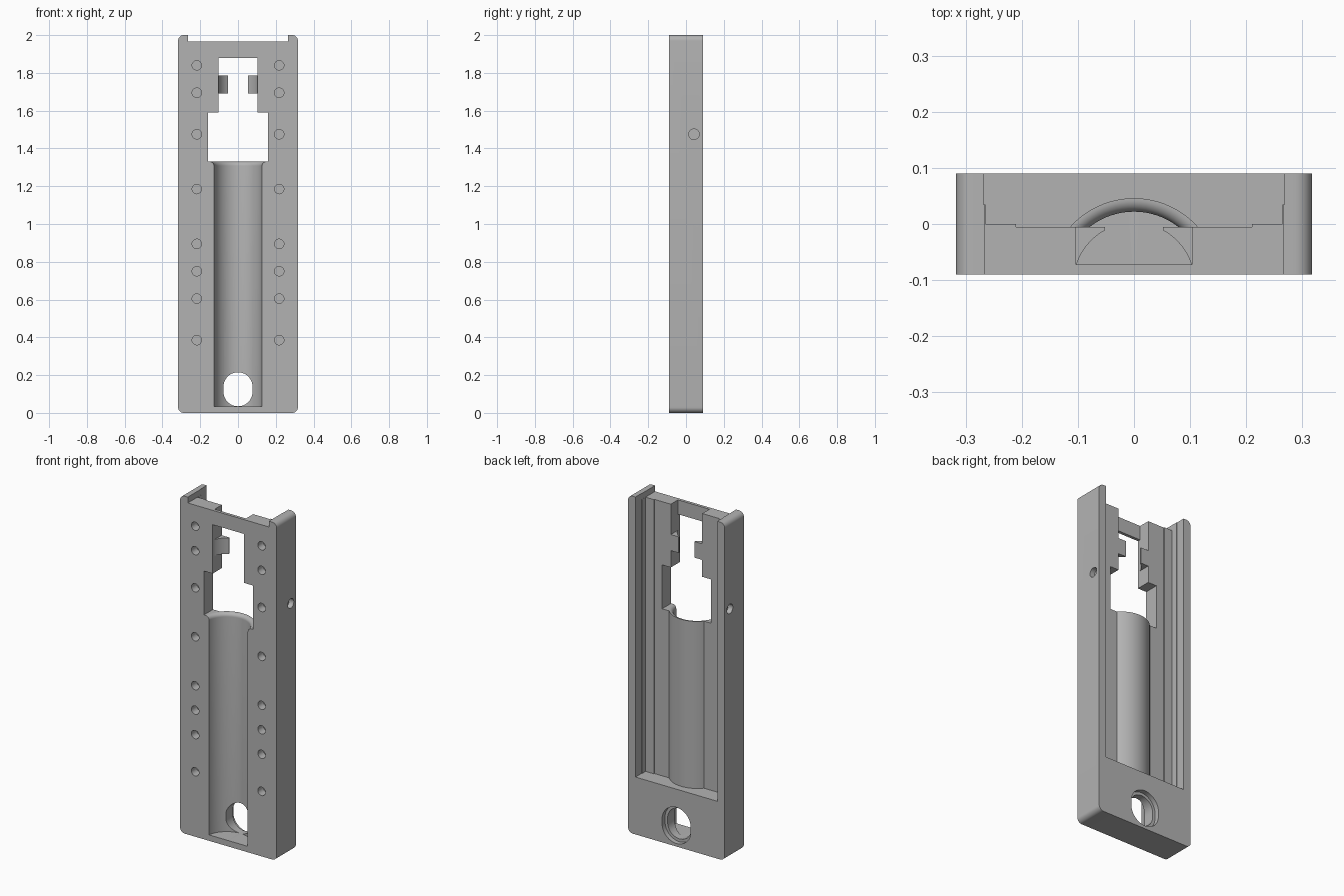
import bpy, bmesh
from math import sin, cos, pi, asin
from mathutils import Matrix, Vector

if "Cube" in bpy.data.objects:
    bpy.data.objects.remove(bpy.data.objects["Cube"], do_unlink=True)

grey = bpy.data.materials.new("plain grey")
grey.use_nodes = True
GREY = (0.45, 0.45, 0.45, 1)
grey.diffuse_color = GREY
grey.node_tree.nodes["Principled BSDF"].inputs["Base Color"].default_value = GREY


def make_object(name, bm):
    bmesh.ops.recalc_face_normals(bm, faces=bm.faces)
    mesh = bpy.data.meshes.new(name)
    bm.to_mesh(mesh)
    bm.free()
    mesh.materials.append(grey)
    obj = bpy.data.objects.new(name, mesh)
    bpy.context.collection.objects.link(obj)
    return obj


def add_prism(bm, points, axis, start, end):
    """Extrude a 2D outline along an axis; outline uses the other two axes in order."""
    def place(p, d):
        c = list(p)
        c.insert("xyz".index(axis), d)
        return Vector(c)
    face = bm.faces.new([bm.verts.new(place(p, start)) for p in points])
    moved = bmesh.ops.extrude_face_region(bm, geom=[face])["geom"]
    bmesh.ops.translate(bm, verts=[g for g in moved if isinstance(g, bmesh.types.BMVert)],
                        vec=place((0, 0), end - start))


def prism(name, points, axis, start, end):
    bm = bmesh.new()
    add_prism(bm, points, axis, start, end)
    return make_object(name, bm)


def box(name, x, y0, y1, z0, z1):
    return prism(name, [(-x, y0), (x, y0), (x, y1), (-x, y1)], "z", z0, z1)


def arc(cx, cy, r, a0, a1, n):
    return [(cx + r * cos(a0 + (a1 - a0) * i / n), cy + r * sin(a0 + (a1 - a0) * i / n))
            for i in range(n + 1)]


def stadium(r, half_height, cz):
    s = half_height - r
    return arc(0, cz + s, r, 0, pi, 24) + arc(0, cz - s, r, pi, 2 * pi, 24)


def cut(target, cutter):
    cutter.hide_render = True
    mod = target.modifiers.new("cut", "BOOLEAN")
    mod.operation, mod.solver, mod.object = "DIFFERENCE", "EXACT", cutter
    bpy.context.view_layer.objects.active = target
    bpy.ops.object.modifier_apply(modifier=mod.name)
    bpy.data.objects.remove(cutter, do_unlink=True)


W, D, H, R = 0.317, 0.09, 2.0, 0.03     # half width, half depth, height, corner radius
FLOOR = -0.005                          # channel floor
TUBE_Y, TUBE_IN, TUBE_OUT = -0.106, 0.128, 0.152

# Body slab with rounded corners
corners = [(W - R, H - R), (R - W, H - R), (R - W, R), (W - R, R)]
outline = []
for i, (cx, cz) in enumerate(corners):
    outline += arc(cx, cz, R, i * pi / 2, (i + 1) * pi / 2, 8)
body = prism("body", outline, "y", -D, D)

# Notch across the top edge
cut(body, box("top_notch", 0.266, -0.2, 0.2, 1.965, 2.1))

# Rear channel, leaving the raised back of the tube
a = asin((FLOOR - TUBE_Y) / TUBE_OUT)
half = [(0.268, 0.12), (0.268, 0.035), (0.265, 0.035), (0.265, 0), (0.21, 0), (0.21, FLOOR)]
channel = half + arc(0, TUBE_Y, TUBE_OUT, a, pi - a, 32) + [(-x, y) for x, y in reversed(half)]
cut(body, prism("channel", channel, "z", 0.34, 2.1))

# Stepped window, with a slot open to the top behind a thin front bar
cut(body, box("wide_window", 0.16, -0.2, 0.2, 1.33, 1.59))
cut(body, box("narrow_window", 0.103, -0.2, 0.2, 1.55, 1.88))
cut(body, box("top_slot", 0.103, -0.072, 0.2, 1.85, 2.1))
cut(body, box("bump_trim", 0.12, FLOOR, 0.2, 1.5, 2.1))

# Front groove: a turned profile with a flared upper lip
FL = 0.022
lip = [(TUBE_IN + FL * (1 - cos(t * pi / 16)), 1.33 - FL + FL * sin(t * pi / 16)) for t in range(9)]
profile = [(0, 0.035), (TUBE_IN, 0.035)] + lip + [(TUBE_IN + FL, 1.36), (0, 1.36)]
bm = bmesh.new()
verts = [bm.verts.new((r, TUBE_Y, z)) for r, z in profile]
edges = [bm.edges.new(pair) for pair in zip(verts, verts[1:])]
bmesh.ops.spin(bm, geom=verts + edges, cent=(0, TUBE_Y, 0), axis=(0, 0, 1),
               angle=2 * pi, steps=80)
bmesh.ops.remove_doubles(bm, verts=bm.verts, dist=1e-5)
cut(body, make_object("groove", bm))

# Oval hole at the bottom with a rear counterbore
cut(body, prism("oval_hole", stadium(0.077, 0.09, 0.125), "y", -0.08, 0.2))
cut(body, prism("oval_counterbore", stadium(0.094, 0.107, 0.125), "y", 0.062, 0.2))

# Blind holes in the front and in both sides
bm = bmesh.new()
for z in (1.84, 1.695, 1.475, 1.185, 0.895, 0.75, 0.605, 0.385):
    for x in (-0.218, 0.218):
        add_prism(bm, arc(x, z, 0.025, 0, 2 * pi, 24)[:-1], "y", -0.2, -0.04)
for side in (-1, 1):
    add_prism(bm, arc(0.042, 1.475, 0.028, 0, 2 * pi, 24)[:-1], "x", side * 0.287, side * 0.4)
cut(body, make_object("blind_holes", bm))

# Hooked tabs inside the narrow window
parts = [body]
for side, name in ((1, "left_tab"), (-1, "right_tab")):
    curve = arc(0, TUBE_Y, 0.108, 0.321, 1.068, 12)
    tab = curve + [(0.052, FLOOR), (0.106, FLOOR), (0.106, -0.072)]
    parts.append(prism(name, [(side * x, y) for x, y in tab], "z", 1.69, 1.785))

# Smooth curved walls, keep edges crisp
bpy.ops.object.select_all(action="DESELECT")
for obj in parts:
    obj.select_set(True)
bpy.context.view_layer.objects.active = body
bpy.ops.object.shade_smooth_by_angle(angle=pi / 6)
